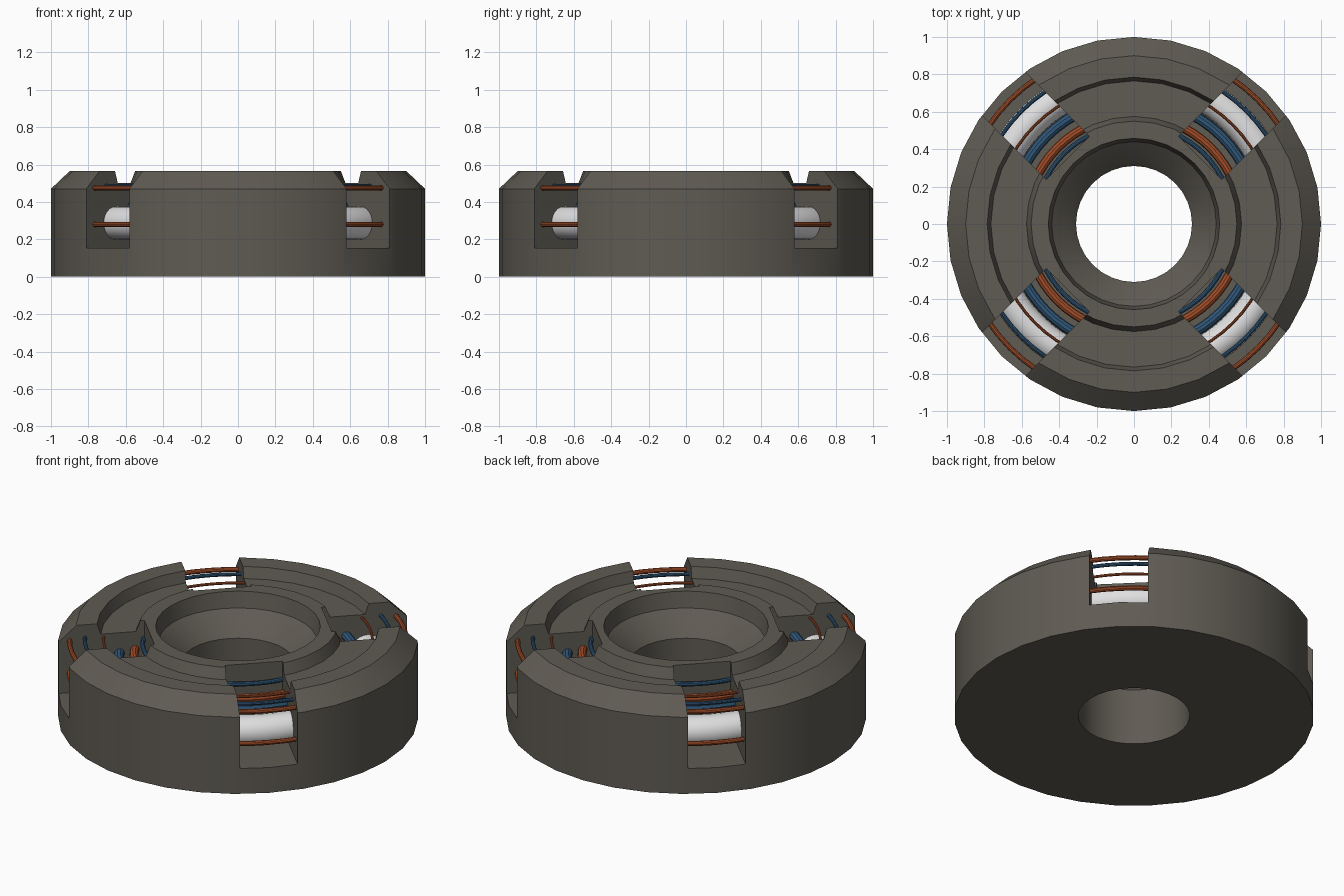
import bpy, bmesh, math
from mathutils import Matrix

if "Cube" in bpy.data.objects:
    bpy.data.objects.remove(bpy.data.objects["Cube"])


def material(name, rgb):
    m = bpy.data.materials.new(name)
    m.diffuse_color = (*rgb, 1)
    m.use_nodes = True
    m.node_tree.nodes["Principled BSDF"].inputs["Base Color"].default_value = m.diffuse_color
    return m


GREY = material("warm_grey", (0.115, 0.105, 0.087))
WHITE = material("white", (0.74, 0.74, 0.75))
RED = material("rust_orange", (0.36, 0.075, 0.022))
BLUE = material("steel_blue", (0.03, 0.095, 0.19))


def lathe(name, profile, mat, sides):
    """Spin a closed (radius, z) profile around z."""
    bm = bmesh.new()
    rings = []
    for i in range(sides):
        a = 2 * math.pi * i / sides
        rings.append([bm.verts.new((r * math.cos(a), r * math.sin(a), z)) for r, z in profile])
    n = len(profile)
    for i in range(sides):
        p, q = rings[i], rings[(i + 1) % sides]
        for j in range(n):
            k = (j + 1) % n
            bm.faces.new((p[j], q[j], q[k], p[k]))
    bmesh.ops.recalc_face_normals(bm, faces=bm.faces)
    mesh = bpy.data.meshes.new(name)
    bm.to_mesh(mesh)
    bm.free()
    mesh.materials.append(mat)
    ob = bpy.data.objects.new(name, mesh)
    bpy.context.collection.objects.link(ob)
    return ob


def smooth(ob):
    bpy.ops.object.select_all(action='DESELECT')
    ob.select_set(True)
    bpy.context.view_layer.objects.active = ob
    bpy.ops.object.shade_smooth_by_angle(angle=math.radians(30))


def cable(name, radius, z, thick, mat, segs=10):
    pts = [(radius + thick * math.cos(2 * math.pi * i / segs),
            z + thick * math.sin(2 * math.pi * i / segs)) for i in range(segs)]
    smooth(lathe(name, pts, mat, 64))


# Ring housing: chamfered rim, top groove, raised inner lip, funnel and bore
housing = lathe("housing", [
    (0.31, 0), (1.0, 0), (1.0, 0.47), (0.90, 0.565), (0.785, 0.565), (0.765, 0.50),
    (0.575, 0.50), (0.55, 0.565), (0.458, 0.565), (0.44, 0.47),
    (0.34, 0.38), (0.31, 0.345)], GREY, 32)

# Four diagonal window cutters
bm = bmesh.new()
for i in range(4):
    mat = (Matrix.Rotation(math.radians(45 + 90 * i), 4, 'Z')
           @ Matrix.Translation((0.85, 0, 0.5775))
           @ Matrix.Diagonal((0.70, 0.326, 0.845, 1)))
    bmesh.ops.create_cube(bm, size=1, matrix=mat)
mesh = bpy.data.meshes.new("window_cutter")
bm.to_mesh(mesh)
bm.free()
mesh.materials.append(GREY)
cutter = bpy.data.objects.new("window_cutter", mesh)
cutter.hide_render = True
bpy.context.collection.objects.link(cutter)

mod = housing.modifiers.new("windows", 'BOOLEAN')
mod.operation = 'DIFFERENCE'
mod.solver = 'EXACT'
mod.object = cutter
bpy.context.view_layer.objects.active = housing
housing.select_set(True)
bpy.ops.object.modifier_apply(modifier="windows")
bpy.data.objects.remove(cutter)
smooth(housing)

# Main pipe and cables running inside the ring, visible through the windows
cable("main_pipe", 0.78, 0.287, 0.088, WHITE, 24)
cable("outer_lower_cable", 0.937, 0.28, 0.014, RED)
cable("outer_upper_cable", 0.937, 0.475, 0.014, RED)
cable("thin_blue_cable", 0.852, 0.485, 0.011, BLUE)
cable("thin_red_cable", 0.748, 0.48, 0.008, RED)
cable("thick_blue_cable", 0.662, 0.375, 0.028, BLUE)
cable("thick_red_cable", 0.578, 0.39, 0.025, RED)
cable("inner_blue_cable", 0.53, 0.455, 0.013, BLUE)
